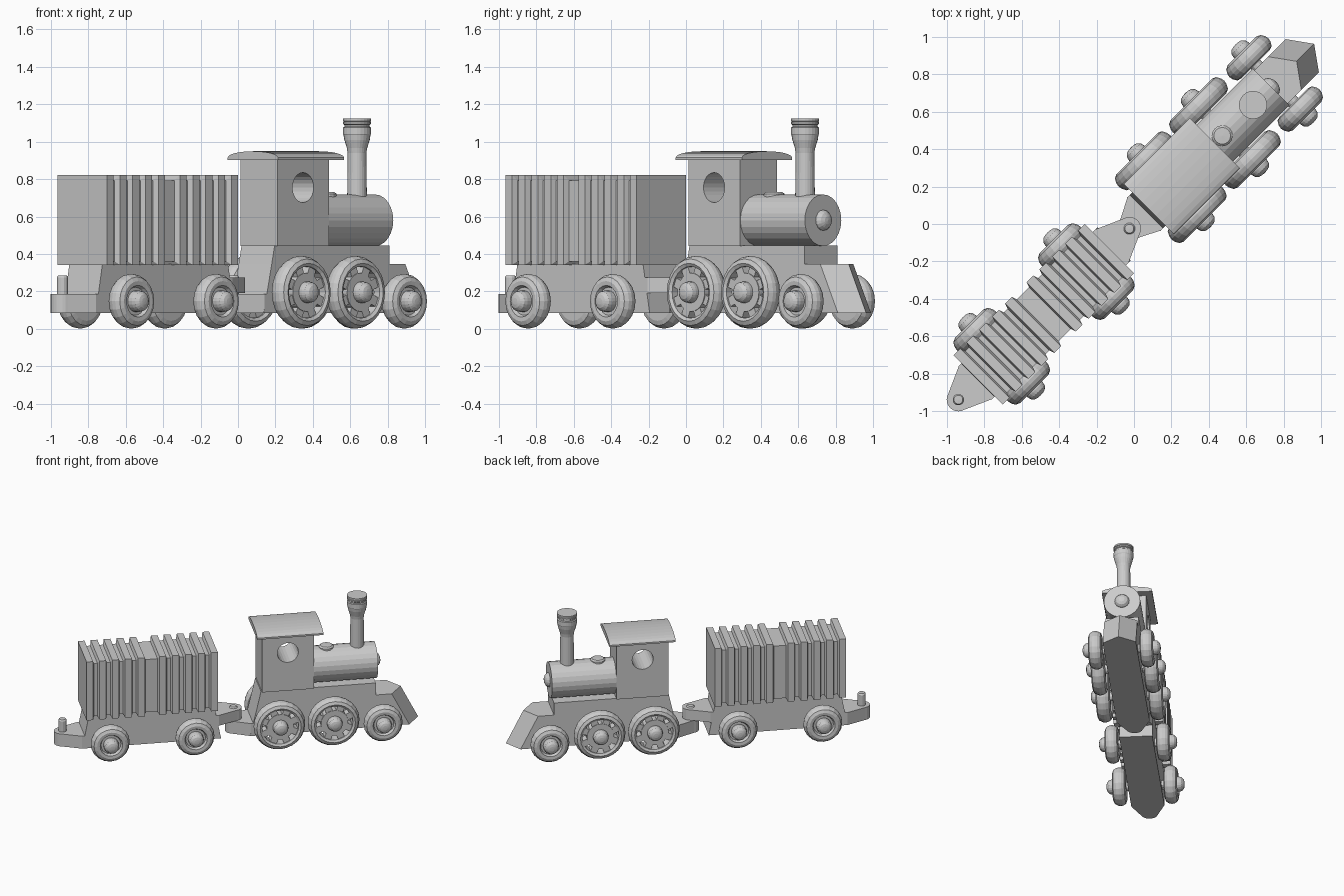
import bpy, bmesh, math
from mathutils import Matrix, Vector

if "Cube" in bpy.data.objects:
    bpy.data.objects.remove(bpy.data.objects["Cube"])

# The train is modelled along +X, then turned 45 degrees about Z
TURN = Matrix.Rotation(math.radians(45), 4, 'Z')


def finish(name, bm):
    bmesh.ops.remove_doubles(bm, verts=bm.verts, dist=1e-5)
    bmesh.ops.recalc_face_normals(bm, faces=bm.faces)
    bm.transform(TURN)
    me = bpy.data.meshes.new(name)
    bm.to_mesh(me)
    bm.free()
    ob = bpy.data.objects.new(name, me)
    bpy.context.collection.objects.link(ob)
    return ob


def loft_into(bm, rings):
    """Skin a list of equal-length point rings and cap both ends."""
    loops = [[bm.verts.new(p) for p in ring] for ring in rings]
    n = len(loops[0])
    for a, b in zip(loops, loops[1:]):
        for i in range(n):
            j = (i + 1) % n
            bm.faces.new((a[i], a[j], b[j], b[i]))
    bm.faces.new(loops[0])
    bm.faces.new(loops[-1])


def loft(name, rings):
    bm = bmesh.new()
    loft_into(bm, rings)
    return finish(name, bm)


def lathe_into(bm, profile, segs, mat, closed=False):
    """Revolve (radius, height) points about local Z, placed by mat."""
    prof = profile + profile[:1] if closed else profile
    grid = [[bm.verts.new(mat @ Vector((r * math.cos(t), r * math.sin(t), h))) for r, h in prof]
            for t in (2 * math.pi * k / segs for k in range(segs))]
    for k in range(segs):
        a, b = grid[k], grid[(k + 1) % segs]
        for i in range(len(prof) - 1):
            q = [a[i], b[i], b[i + 1], a[i + 1]]
            if prof[i][0] == 0:
                q.remove(b[i])
            elif prof[i + 1][0] == 0:
                q.remove(b[i + 1])
            bm.faces.new(q)
    bmesh.ops.remove_doubles(bm, verts=bm.verts, dist=1e-5)


def lathe(name, profile, segs, mat):
    bm = bmesh.new()
    lathe_into(bm, profile, segs, mat)
    return finish(name, bm)


def rect(u0, u1, hw, z):
    return [(u0, -hw, z), (u1, -hw, z), (u1, hw, z), (u0, hw, z)]


def box(name, u0, u1, hw, z0, z1):
    return loft(name, [rect(u0, u1, hw, z0), rect(u0, u1, hw, z1)])


def at(u, v=0, z=0):
    return Matrix.Translation((u, v, z))


def side(u, v, z):
    """Local Z points outward sideways."""
    return at(u, v, z) @ Matrix.Rotation(math.radians(-90 if v > 0 else 90), 4, 'X')


# Locomotive chassis with pointed prow, and upper deck
def prow(u0, u1, tip, z):
    return [(u0, -.125, z), (u1, -.125, z), (tip, 0, z), (u1, .125, z), (u0, .125, z)]


loft("engine_chassis", [prow(.07, 1.273, 1.362, .085), prow(.13, 1.14, 1.23, .346)])
loft("engine_deck", [rect(.13, 1.02, .125, .346), rect(.152, 1.02, .125, .445)])

# Cab with round window through both sides
cab = box("cab", .158, .549, .14, .443, .91)
cutter = lathe("window_cutter", [(0, -.3), (.08, -.3), (.08, .3), (0, .3)], 24, side(.352, 0, .755))
cutter.hide_render = True
cutter.display_type = 'WIRE'
mod = cab.modifiers.new("window", 'BOOLEAN')
mod.operation = 'DIFFERENCE'
mod.object = cutter
mod.solver = 'EXACT'

# Arched roof
arc = [(-.19 * math.cos(math.pi * k / 12), .915 + .034 * math.sin(math.pi * k / 12)) for k in range(13)]
section = [(-.19, .902)] + arc + [(.19, .902)]
loft("cab_roof", [[(u, v, z) for v, z in section] for u in (.112, .612)])

# Boiler, nose, dome and smokestack
forward = at(0, 0, .58) @ Matrix.Rotation(math.radians(90), 4, 'Y')
lathe("boiler", [(0, .53), (.138, .53), (.138, 1.036), (0, 1.036)], 24, forward)
lathe("boiler_nose", [(0, 1.02), (.057, 1.02), (.054, 1.045), (.042, 1.062), (.022, 1.072), (0, 1.075)],
      16, forward)
lathe("steam_dome", [(0, .66), (.056, .66), (.056, .72), (.045, .73), (0, .732)], 16, at(.667))
lathe("smokestack", [(0, .66), (.053, .66), (.05, .94), (.054, .965), (.068, 1.01), (.072, 1.035),
                     (.075, 1.04), (.075, 1.075), (.068, 1.08), (.068, 1.09), (.075, 1.095),
                     (.075, 1.105), (.07, 1.107), (.075, 1.11), (.075, 1.123), (0, 1.123)], 24, at(.9))

# Wagon chassis and ribbed load
loft("wagon_chassis", [rect(-1.2, -.15, .125, .085), rect(-1.15, -.2, .125, .346)])


def load_ring(u, inset):
    w, b, t = .187 - inset, .342 + inset * .6, .823 - inset
    return [(u, -w, b), (u, w, b), (u, w, t), (u, -w, t)]


rings = []
RIB, GAP, SLOPE = .05, .0475, .01
for start in (-1.178, -.626):
    for k in range(5):
        u = start + k * (RIB + GAP)
        if rings:
            rings.append(load_ring(u - SLOPE, .03))
        rings += [load_ring(u, 0), load_ring(u + RIB, 0)]
        if not (start > -1 and k == 4):
            rings.append(load_ring(u + RIB + SLOPE, .03))
loft("wagon_load", rings)


# Coupling tongues and pins
def tongue(name, root, tip, z0, z1):
    d = 1 if tip > root else -1
    out = [(root - d * .06, -.125), (root, -.125)]
    out += [(tip + d * .0625 * math.cos(a), .0625 * math.sin(a))
            for a in (math.radians(-75 + 15 * k) for k in range(11))]
    out += [(root, .125), (root - d * .06, .125)]
    return loft(name, [[(u, v, z) for u, v in out] for z in (z0, z1)])


tongue("wagon_rear_tongue", -1.2, -1.328, .085, .187)
tongue("engine_rear_tongue", .075, -.035, .085, .187)
tongue("wagon_front_tongue", -.165, -.035, .19, .275)
for name, u in (("wagon_pin", -1.328), ("engine_pin", -.035)):
    lathe(name, [(0, .15), (.031, .15), (.031, .275), (.024, .285), (0, .286)], 12, at(u))

# Wheels
HUB = [(.057, .06), (.052, .08), (.036, .095), (.018, .1), (0, .101)]
SMALL = [(0, -.05), (.105, -.05), (.13, -.042), (.143, -.02), (.147, 0), (.143, .02), (.13, .042),
         (.108, .052), (.085, .05), (.075, .03), (.057, .03)] + HUB
TIRE = [(.138, -.045), (.155, -.055), (.178, -.045), (.191, -.02), (.195, 0), (.191, .02),
        (.178, .045), (.155, .055), (.138, .045)]
DISC = [(0, -.04), (.103, -.04), (.103, .04), (.057, .04)] + HUB


def small_wheel(name, u, v):
    lathe(name, SMALL, 20, side(u, v, .147))


def big_wheel(name, u, v):
    m = side(u, v, .195)
    bm = bmesh.new()
    lathe_into(bm, TIRE, 24, m, closed=True)
    lathe_into(bm, DISC, 24, m)
    for k in range(8):
        spoke = m @ Matrix.Rotation(math.radians(45 * k + 22.5), 4, 'Z') @ at(.121) \
            @ Matrix.Diagonal((.05, .052, .07, 1))
        bmesh.ops.create_cube(bm, size=1, matrix=spoke)
    finish(name, bm)


for label, u, r in (("wagon_rear", -1.0, .147), ("wagon_front", -.36, .147), ("engine_rear", .278, .195),
                    ("engine_middle", .688, .195), ("engine_front", 1.063, .147)):
    for s, hand in ((-1, "right"), (1, "left")):
        if r > .15:
            big_wheel(f"{label}_wheel_{hand}", u, s * .2)
        else:
            small_wheel(f"{label}_wheel_{hand}", u, s * .194)
    lathe(f"{label}_axle", [(0, -.18), (.035, -.18), (.035, .18), (0, .18)], 12,
          at(u, 0, r) @ Matrix.Rotation(math.radians(90), 4, 'X'))
